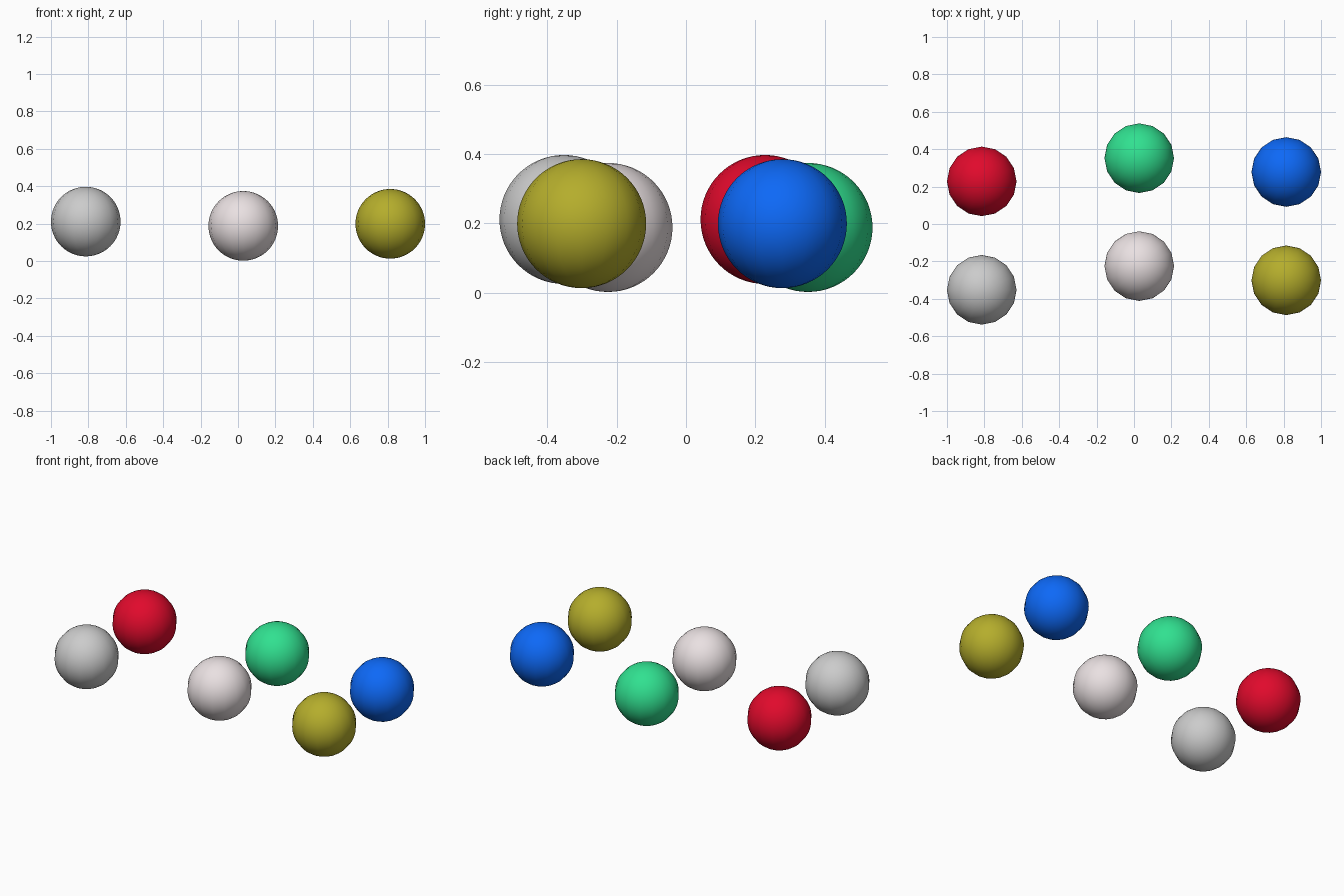
import bpy

if "Cube" in bpy.data.objects:
    bpy.data.objects.remove(bpy.data.objects["Cube"])

R = 0.186


def ball(name, loc, color=None):
    bpy.ops.mesh.primitive_uv_sphere_add(segments=16, ring_count=32, radius=R, location=loc)
    ob = bpy.context.object
    ob.name = name
    bpy.ops.object.shade_smooth()
    if color:
        mat = bpy.data.materials.new(name + "_paint")
        mat.diffuse_color = (*color, 1)
        mat.use_nodes = True
        mat.node_tree.nodes["Principled BSDF"].inputs["Base Color"].default_value = mat.diffuse_color
        ob.data.materials.append(mat)


# three pairs of balls: x, z, then front and back (name, y, colour)
pairs = [
    (-0.814, 0.211, ("grey_ball", -0.352, None),
     ("red_ball", 0.228, (0.75, 0.003, 0.025))),
    (0.028, 0.188, ("pale_ball", -0.225, (0.82, 0.75, 0.76)),
     ("green_ball", 0.352, (0.03, 0.75, 0.28))),
    (0.814, 0.199, ("olive_ball", -0.301, (0.46, 0.42, 0.025)),
     ("blue_ball", 0.278, (0.004, 0.14, 0.93))),
]
for x, z, *balls in pairs:
    for name, y, color in balls:
        ball(name, (x, y, z), color)
